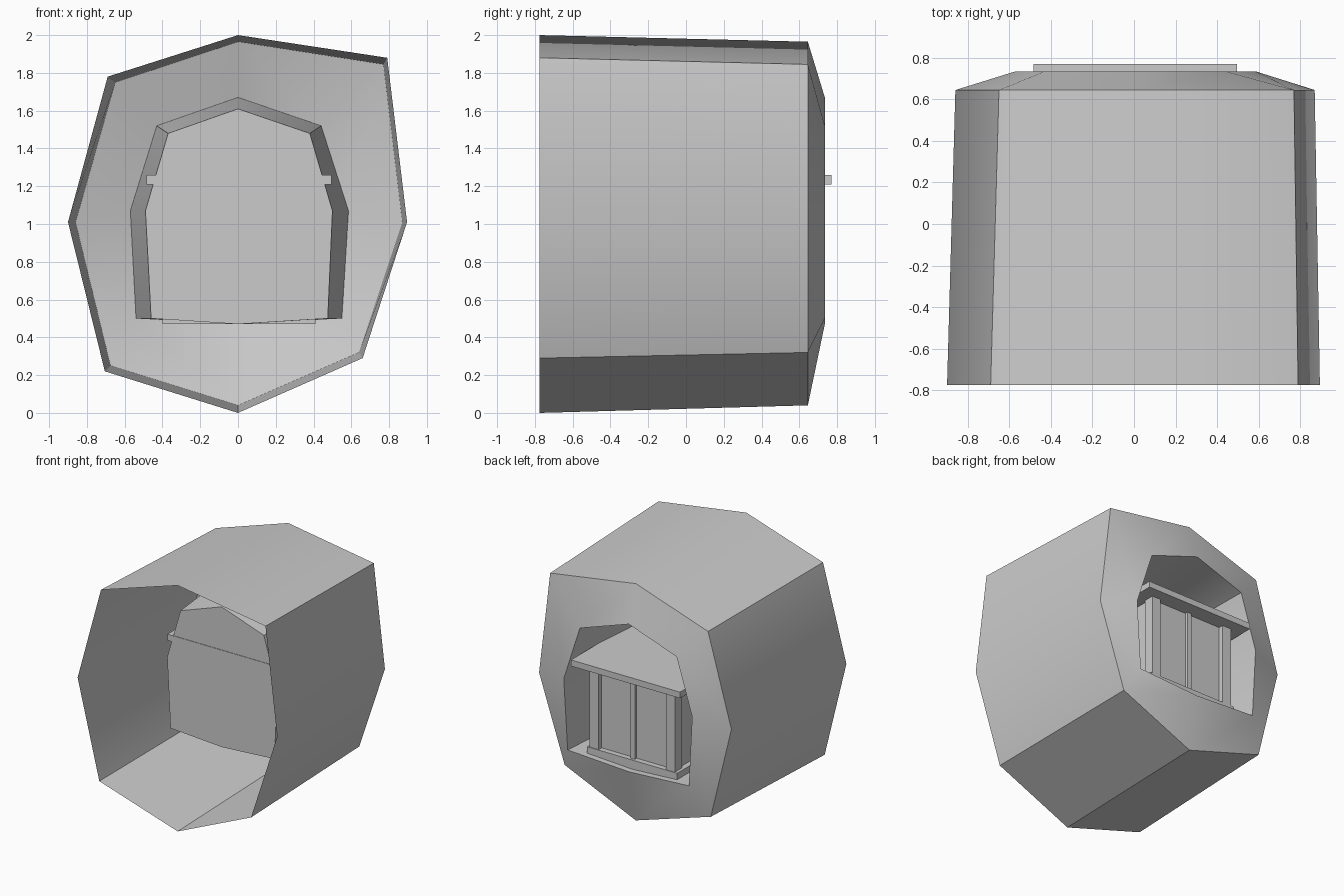
import bpy, bmesh, math

if "Cube" in bpy.data.objects:
    bpy.data.objects.remove(bpy.data.objects["Cube"])

# Cross-sections (x, z), clockwise from the top point
FRONT_RIM = [(0, 2.0), (.79, 1.88), (.895, 1.01), (.66, .29), (0, 0), (-.705, .22), (-.9, 1.01), (-.69, 1.78)]
REAR_RIM = [(0, 1.965), (.77, 1.845), (.87, 1.01), (.64, .32), (0, .04), (-.675, .25), (-.86, 1.01), (-.65, 1.75)]
OPENING = [(0, 1.67), (.44, 1.52), (.585, 1.07), (.55, .5), (0, .47), (-.54, .5), (-.57, 1.07), (-.43, 1.52)]
RECESS_END = [(0, 1.61), (.38, 1.48), (.50, 1.07), (.475, .5), (0, .47), (-.46, .5), (-.49, 1.07), (-.37, 1.48)]


def loft(name, sections):
    """Skin a series of (y, profile) rings; first end open, last end capped."""
    bm = bmesh.new()
    rings = [[bm.verts.new((x, y, z)) for x, z in prof] for y, prof in sections]
    n = len(rings[0])
    for a, b in zip(rings, rings[1:]):
        for i in range(n):
            j = (i + 1) % n
            bm.faces.new((a[i], a[j], b[j], b[i]))
    bm.faces.new(rings[-1])
    bmesh.ops.recalc_face_normals(bm, faces=bm.faces)
    me = bpy.data.meshes.new(name)
    bm.to_mesh(me)
    bm.free()
    ob = bpy.data.objects.new(name, me)
    bpy.context.collection.objects.link(ob)
    return ob


def box(name, x, y, z):
    """Box from (min, max) ranges."""
    bpy.ops.mesh.primitive_cube_add(size=1, location=[sum(r) / 2 for r in (x, y, z)])
    ob = bpy.context.object
    ob.name = name
    ob.scale = [r[1] - r[0] for r in (x, y, z)]
    return ob


# Tapered open tunnel, sloped rear collar and closed inner recess
shell = loft("tunnel_shell", [(-.775, FRONT_RIM), (.645, REAR_RIM), (.735, OPENING), (-.21, RECESS_END)])
bpy.context.view_layer.objects.active = shell
shell.select_set(True)
bpy.ops.object.shade_smooth_by_angle(angle=math.radians(40))

# Porch structure inside the recess
box("roof_slab", (-.485, .495), (-.214, .77), (1.21, 1.26))
box("base_slab", (-.40, .41), (-.14, .685), (.47, .545))
box("inner_block", (-.355, .37), (-.14, .64), (.54, 1.215))

# Columns
for side, x0 in (("left", -.375), ("right", .31)):
    box(side + "_column", (x0, x0 + .08), (.59, .68), (.54, 1.215))
box("middle_column", (-.005, .035), (.62, .665), (.54, 1.215))
